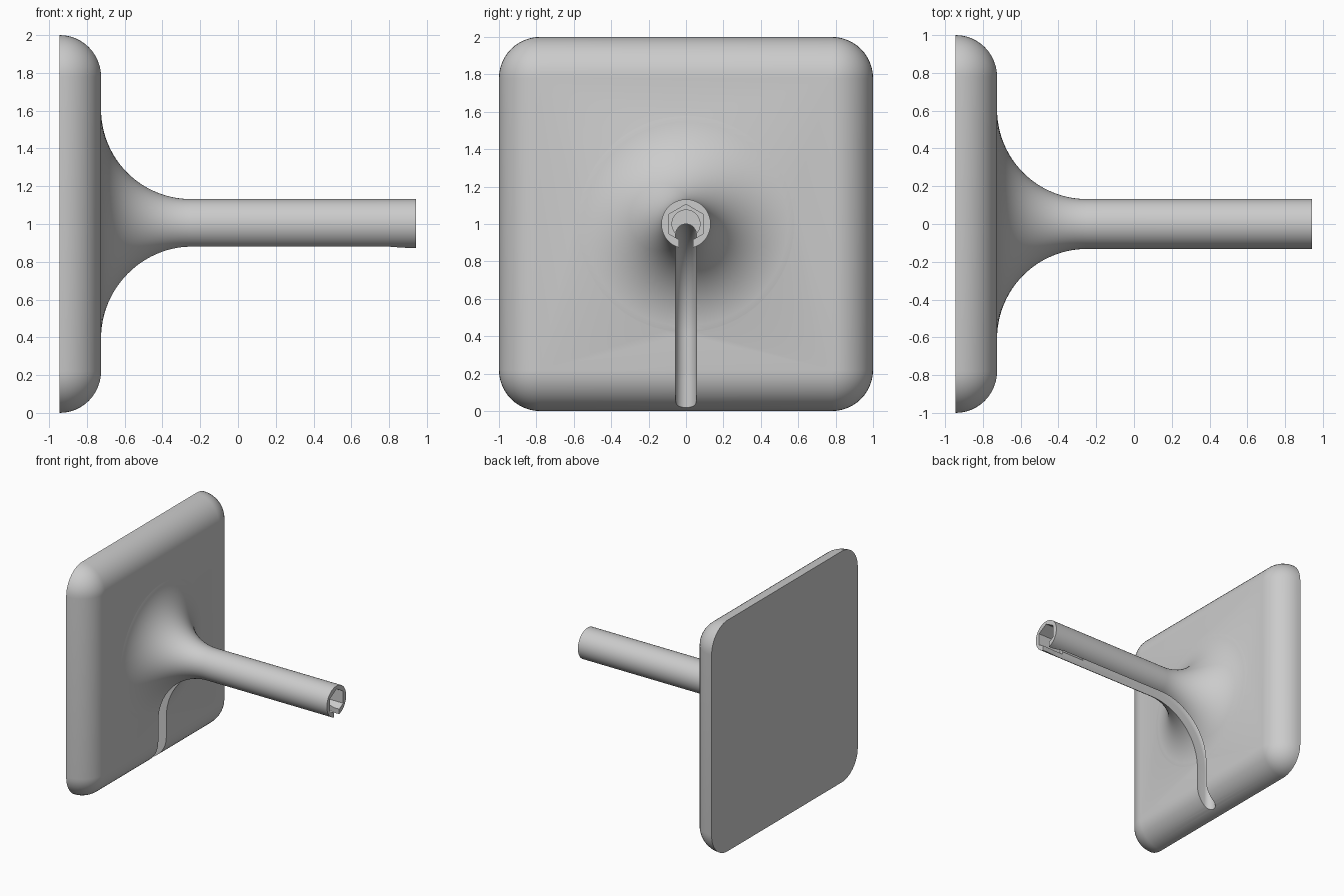
import bpy, bmesh, math
from mathutils import Vector

if "Cube" in bpy.data.objects:
    bpy.data.objects.remove(bpy.data.objects["Cube"])

BACK, FACE, TIP = -0.945, -0.725, 0.943   # x of plate back, plate face, shaft end
AXIS, SHAFT_R = 1.0, 0.132                # shaft height and radius
BEND_X, BEND_R = -0.25, 0.475             # flare centre and radius

grey = bpy.data.materials.new("grey")
grey.diffuse_color = (0.6, 0.6, 0.6, 1)
grey.use_nodes = True
grey.node_tree.nodes["Principled BSDF"].inputs["Base Color"].default_value = grey.diffuse_color


def loft(name, rings):
    """Skin a row of equal-length closed rings and cap both ends."""
    bm = bmesh.new()
    rows = [[bm.verts.new(p) for p in ring] for ring in rings]
    for a, b in zip(rows, rows[1:]):
        for i in range(len(a)):
            j = (i + 1) % len(a)
            bm.faces.new((a[i], a[j], b[j], b[i]))
    bm.faces.new(rows[0])
    bm.faces.new(rows[-1])
    bmesh.ops.remove_doubles(bm, verts=bm.verts, dist=1e-5)
    bmesh.ops.recalc_face_normals(bm, faces=bm.faces)
    mesh = bpy.data.meshes.new(name)
    bm.to_mesh(mesh)
    bm.free()
    mesh.materials.append(grey)
    obj = bpy.data.objects.new(name, mesh)
    bpy.context.collection.objects.link(obj)
    return obj


def circle(x, r, n, start=0.0):
    return [Vector((x, r * math.sin(start + math.tau * i / n),
                    AXIS + r * math.cos(start + math.tau * i / n))) for i in range(n)]


def rounded_square(x, half, r, n=12):
    pts = []
    for k, (sy, sz) in enumerate(((1, 1), (-1, 1), (-1, -1), (1, -1))):
        for i in range(n + 1):
            a = math.pi / 2 * (k + i / n)
            pts.append(Vector((x, sy * (half - r) + r * math.cos(a),
                               AXIS + sz * (half - r) + r * math.sin(a))))
    return pts


def combine(target, other, operation):
    mod = target.modifiers.new("join", 'BOOLEAN')
    mod.operation, mod.object, mod.solver = operation, other, 'EXACT'
    bpy.context.view_layer.objects.active = target
    bpy.ops.object.modifier_apply(modifier=mod.name)
    bpy.data.objects.remove(other)


# Square plate with a rounded front rim
R = FACE - BACK
rings = []
for i in range(13):
    a = math.pi / 2 * i / 12
    inset = R * (1 - math.cos(a))
    rings.append(rounded_square(BACK + R * math.sin(a), 1 - inset, R - inset))
holder = loft("wall_plate_holder", rings)

# Shaft with a flared base
flare = [(FACE - 0.05, 0.6), (FACE - 0.005, 0.6)]
for i in range(1, 25):
    a = math.pi / 2 * i / 24
    flare.append((BEND_X - BEND_R * math.cos(a),
                  SHAFT_R + BEND_R * (1 - math.sin(a))))
flare.append((TIP, SHAFT_R))
combine(holder, loft("shaft", [circle(x, r, 64) for x, r in flare]), 'UNION')

# Cable groove: rounded floor following the underside, pinched at the tip
path = [(1.05, AXIS, 0, 0.037), (0.90, AXIS, 0, 0.037), (0.80, AXIS, 0, 0.055)]
floor_r = BEND_R + SHAFT_R
for i in range(25):
    a = math.pi / 2 * i / 24
    path.append((BEND_X - floor_r * math.sin(a),
                 AXIS - floor_r * (1 - math.cos(a)), a, 0.055))
path.append((BEND_X - floor_r, -0.1, math.pi / 2, 0.055))
rings = []
for x, z, a, w in path:
    section = [(w, 0.3)]
    for i in range(13):
        t = math.pi * i / 12
        section.append((w * math.cos(t), 0.055 * (1 - math.sin(t))))
    section.append((-w, 0.3))
    rings.append([Vector((x + d * math.sin(a), y, z - d * math.cos(a)))
                  for y, d in section])
combine(holder, loft("groove_cutter", rings), 'DIFFERENCE')

# Hexagonal socket and the round bore behind it
combine(holder, loft("socket_cutter", [circle(x, 0.105, 6) for x in (0.72, 1.1)]), 'DIFFERENCE')
combine(holder, loft("bore_cutter", [circle(x, 0.075, 32, 0.03) for x in (0.5, 1.07)]), 'DIFFERENCE')

bpy.ops.object.select_all(action='DESELECT')
holder.select_set(True)
bpy.context.view_layer.objects.active = holder
bpy.ops.object.shade_smooth_by_angle(angle=math.radians(30))
